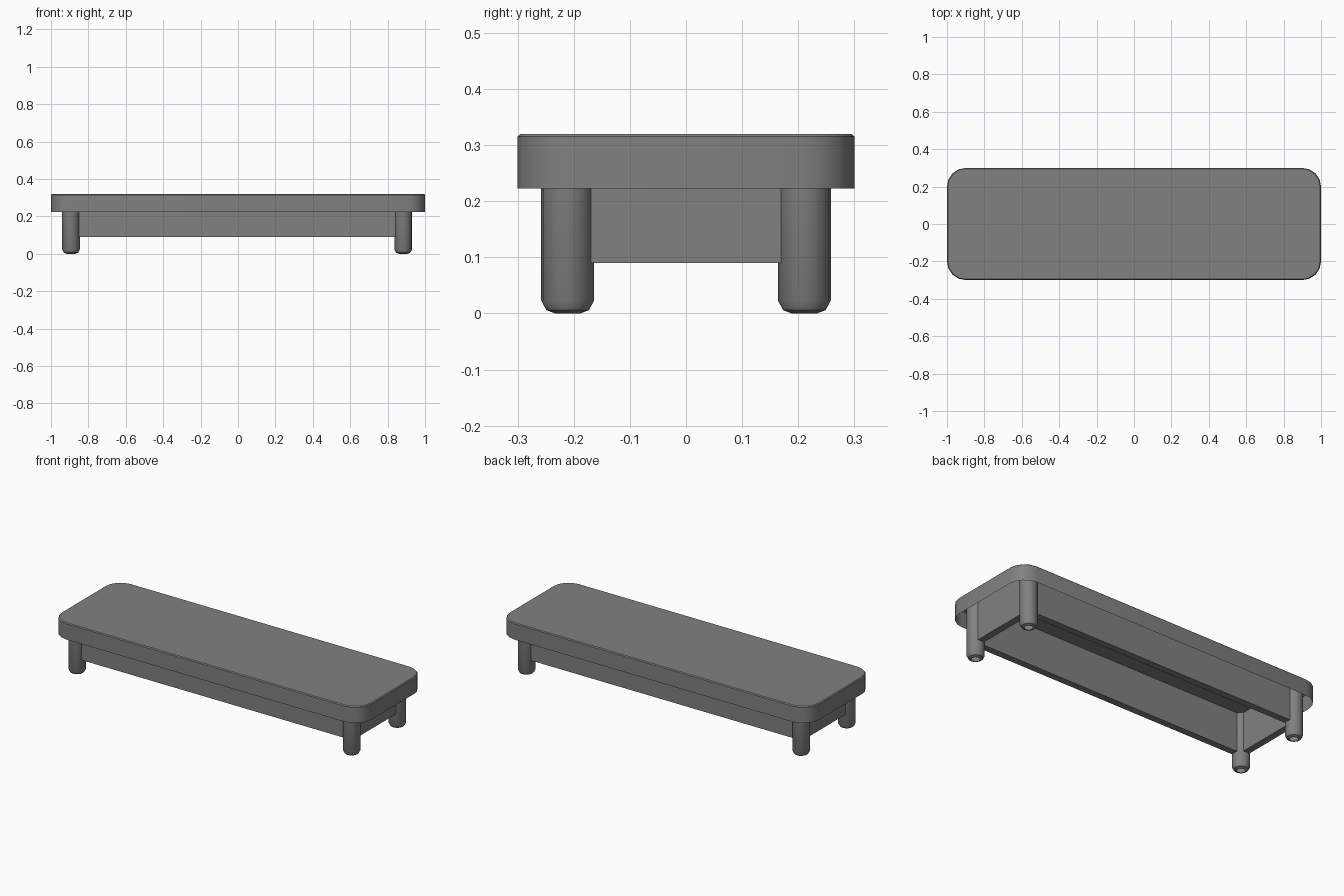
import bpy, bmesh
from math import cos, sin, pi

cube = bpy.data.objects.get("Cube")
if cube:
    bpy.data.objects.remove(cube, do_unlink=True)

grey = bpy.data.materials.new("plain_grey")
grey.use_nodes = True
colour = (0.22, 0.22, 0.22, 1)
grey.diffuse_color = colour
grey.node_tree.nodes["Principled BSDF"].inputs["Base Color"].default_value = colour


def finish(bm, name, location=(0, 0, 0)):
    mesh = bpy.data.meshes.new(name)
    bm.to_mesh(mesh)
    bm.free()
    mesh.materials.append(grey)
    obj = bpy.data.objects.new(name, mesh)
    obj.location = location
    bpy.context.collection.objects.link(obj)
    bpy.ops.object.select_all(action='DESELECT')
    obj.select_set(True)
    bpy.context.view_layer.objects.active = obj
    bpy.ops.object.shade_smooth_by_angle(angle=pi / 5)
    return obj


def loft(bm, rings):
    """Skin a stack of closed rings; returns the last ring."""
    loops = [[bm.verts.new(p) for p in ring] for ring in rings]
    for a, b in zip(loops, loops[1:]):
        for i in range(len(a)):
            j = (i + 1) % len(a)
            bm.faces.new((a[i], a[j], b[j], b[i]))
    return loops[-1]


def rounded_rect(inset, z, radius=0.1, steps=4):
    points = []
    for quarter, (sx, sy) in enumerate(((1, 1), (-1, 1), (-1, -1), (1, -1))):
        for k in range(steps + 1):
            a = (quarter + k / steps) * pi / 2
            r = radius - inset
            points.append((sx * (1 - radius) + r * cos(a),
                           sy * (0.3 - radius) + r * sin(a), z))
    return points


# Bench top: rounded shell, open underneath, with a slim bevelled rim
bm = bmesh.new()
top = loft(bm, [rounded_rect(0, 0.223), rounded_rect(0, 0.315),
                rounded_rect(0.005, 0.32)])
bm.faces.new(top)
finish(bm, "bench_top")

# Legs: round posts with softened feet, open at the ends
LEG_X = (-0.893, 0.883)
LEG_Y = 0.211
LEG_PROFILE = ((0.022, 0), (0.038, 0.006), (0.047, 0.023), (0.047, 0.317))
for x, side in zip(LEG_X, ("right", "left")):
    for y, end in ((-LEG_Y, "front"), (LEG_Y, "back")):
        bm = bmesh.new()
        loft(bm, [[(r * cos(k * pi / 8), r * sin(k * pi / 8), z) for k in range(16)]
                  for r, z in LEG_PROFILE])
        finish(bm, f"{end}_{side}_leg", (x, y, 0))


# Apron: four boards set on the leg centre lines
def board(name, x, y, length, depth):
    bm = bmesh.new()
    bmesh.ops.create_cube(bm, size=1)
    bmesh.ops.scale(bm, vec=(length, depth, 0.227), verts=bm.verts)
    finish(bm, name, (x, y, 0.2035))


THICK = 0.04
middle = sum(LEG_X) / 2
span = LEG_X[1] - LEG_X[0]
for y, end in ((-LEG_Y, "front"), (LEG_Y, "back")):
    board(f"{end}_apron", middle, y, span, THICK)
for x, side in zip(LEG_X, ("right", "left")):
    board(f"{side}_apron", x, 0, THICK, 2 * LEG_Y)
